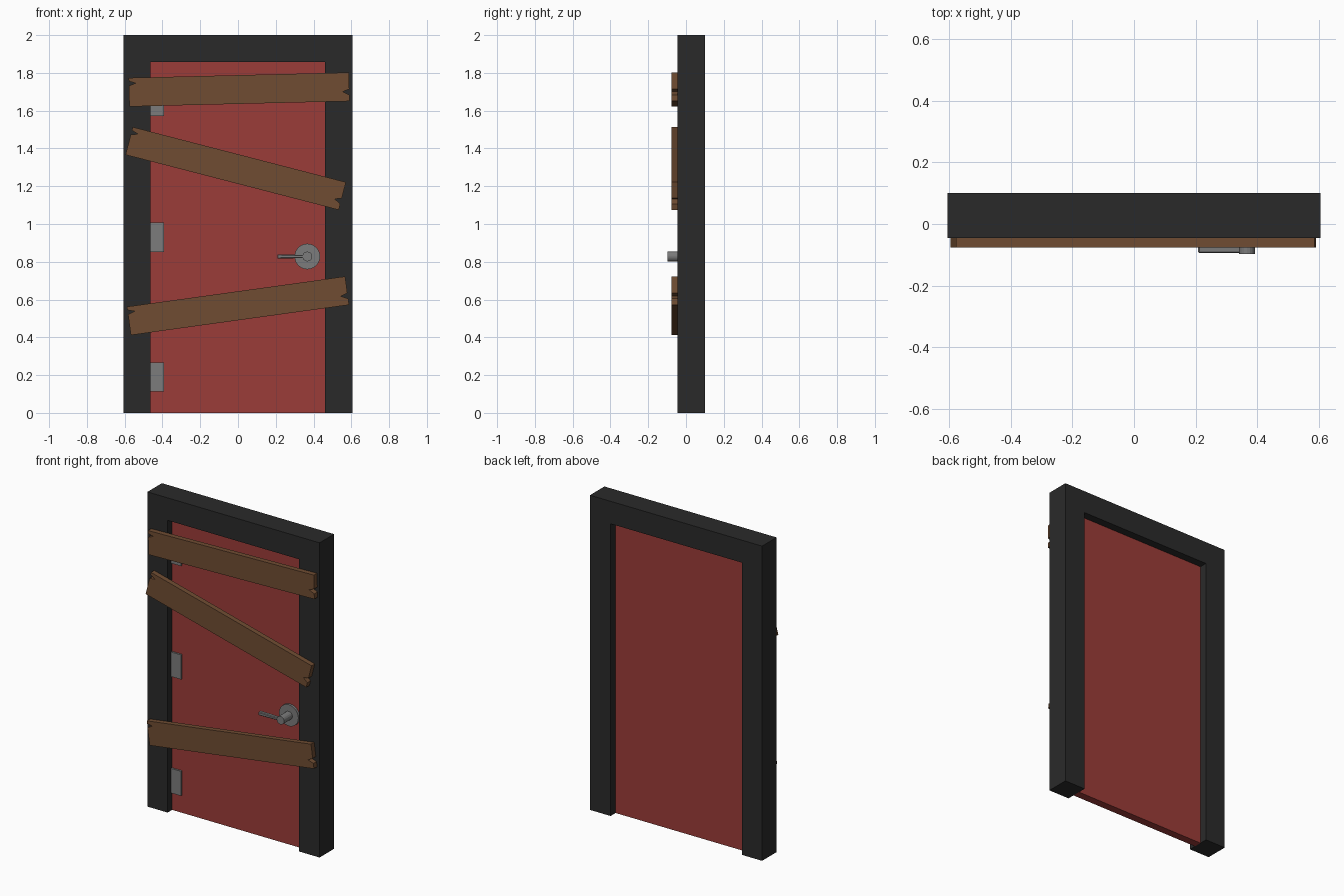
import bpy, bmesh
from math import radians, pi
from mathutils import Matrix

if "Cube" in bpy.data.objects:
    bpy.data.objects.remove(bpy.data.objects["Cube"])


def material(name, rgb):
    m = bpy.data.materials.new(name)
    m.diffuse_color = (*rgb, 1)
    m.use_nodes = True
    m.node_tree.nodes["Principled BSDF"].inputs["Base Color"].default_value = m.diffuse_color
    return m


RED = material("red_paint", (0.33, 0.045, 0.04))
DARK = material("dark_frame", (0.023, 0.023, 0.023))
WOOD = material("brown_wood", (0.16, 0.073, 0.032))
METAL = material("grey_metal", (0.2, 0.2, 0.2))


def prism(name, outline, y0, y1, mat, matrix=Matrix()):
    """Extrude an x-z outline from y0 to y1."""
    bm = bmesh.new()
    face = bm.faces.new([bm.verts.new((x, y0, z)) for x, z in outline])
    ext = bmesh.ops.extrude_face_region(bm, geom=[face])
    verts = [g for g in ext["geom"] if isinstance(g, bmesh.types.BMVert)]
    bmesh.ops.translate(bm, verts=verts, vec=(0, y1 - y0, 0))
    bmesh.ops.recalc_face_normals(bm, faces=bm.faces)
    return finish(name, bm, mat, matrix)


def finish(name, bm, mat, matrix=Matrix()):
    mesh = bpy.data.meshes.new(name)
    bm.to_mesh(mesh)
    bm.free()
    mesh.materials.append(mat)
    ob = bpy.data.objects.new(name, mesh)
    ob.matrix_world = matrix
    bpy.context.collection.objects.link(ob)
    return ob


def box(name, x0, x1, y0, y1, z0, z1, mat):
    return prism(name, [(x0, z0), (x1, z0), (x1, z1), (x0, z1)], y0, y1, mat)


def disc(name, x, z, r, y0, y1, sides, mat):
    bm = bmesh.new()
    m = Matrix.Translation((x, (y0 + y1) / 2, z)) @ Matrix.Rotation(pi / 2, 4, 'X')
    bmesh.ops.create_cone(bm, cap_ends=True, segments=sides, radius1=r, radius2=r,
                          depth=abs(y1 - y0), matrix=m)
    return finish(name, bm, mat)


# Door frame: an upside-down U, open at the floor
prism("door_frame", [(-0.605, 0), (-0.463, 0), (-0.463, 1.857), (0.46, 1.857),
                     (0.46, 0), (0.605, 0), (0.605, 2), (-0.605, 2)],
      -0.045, 0.10, DARK)

# Door panel, recessed on both sides
box("door_panel", -0.463, 0.46, 0.0, 0.05, 0, 1.857, RED)

# Hinges
for i, z in enumerate((0.19, 0.93, 1.65)):
    box(f"hinge_{i + 1}", -0.463, -0.393, -0.012, 0.01, z - 0.078, z + 0.078, METAL)

# Handle: rose, spindle and tapered lever
disc("handle_rose", 0.367, 0.828, 0.068, -0.015, 0.01, 24, METAL)
disc("handle_spindle", 0.367, 0.828, 0.026, -0.098, -0.01, 16, METAL)
lever = prism("handle_lever", [(0.208, 0.817), (0.36, 0.82), (0.36, 0.836), (0.208, 0.839)],
              -0.095, -0.07, METAL)
bevel = lever.modifiers.new("bevel", 'BEVEL')
bevel.width = 0.004
bevel.segments = 1

# Boards nailed across, each with a split notch at both ends
L, W = 0.583, 0.076
board = [(-L, -W), (L, -W), (L, -0.043), (L - 0.035, -0.025), (L, -0.012), (L, W),
         (-L, W), (-L, 0.058), (-L + 0.036, 0.047), (-L, 0.034)]
for name, x, z, angle in (("top_board", 0.006, 1.712, 1.4),
                          ("middle_board", -0.012, 1.294, -14.5),
                          ("bottom_board", 0.0, 0.567, 7.9)):
    place = Matrix.Translation((x, 0, z)) @ Matrix.Rotation(radians(-angle), 4, 'Y')
    prism(name, board, -0.077, -0.044, WOOD, place)
